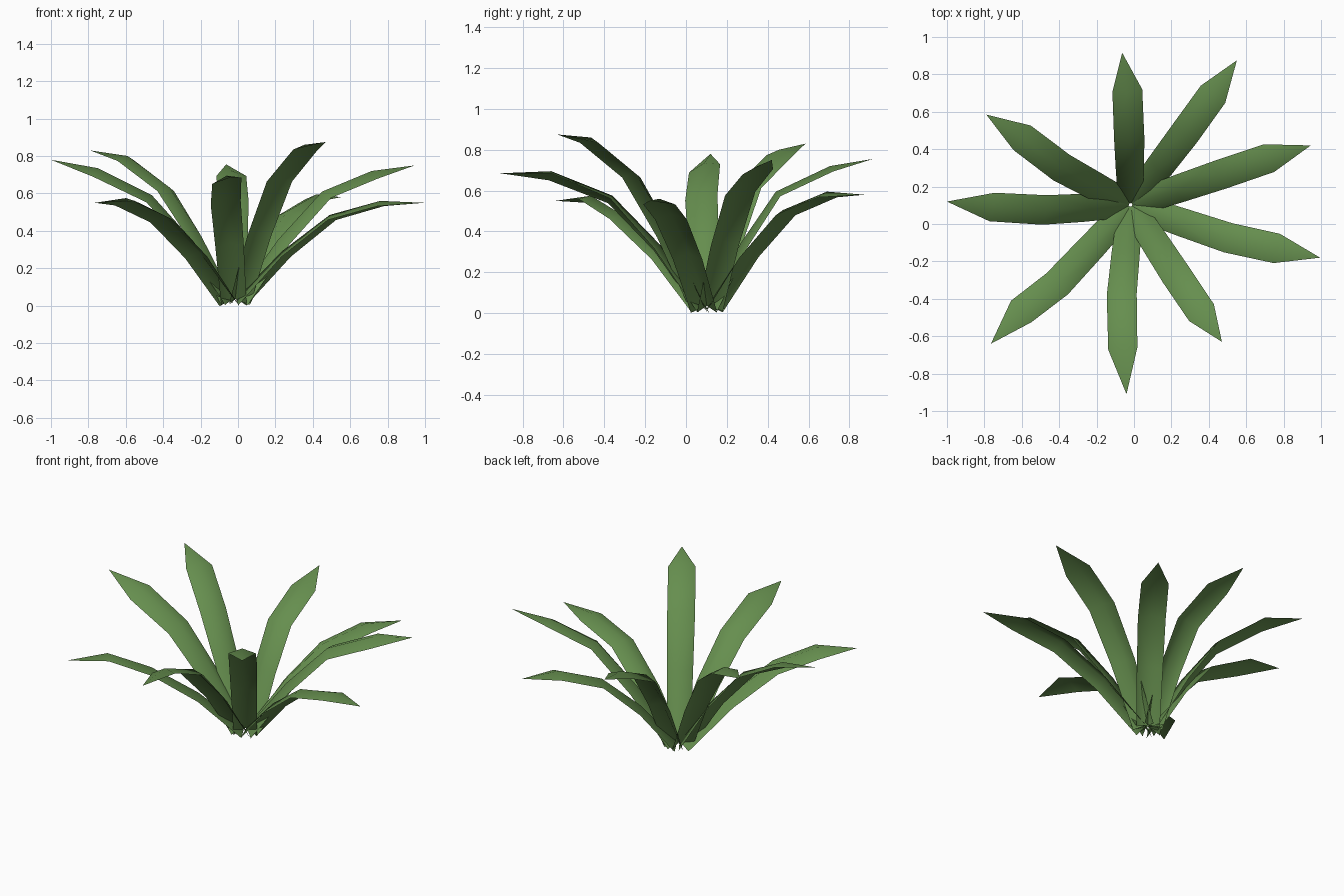
import bpy, bmesh
from mathutils import Vector

if "Cube" in bpy.data.objects:
    bpy.data.objects.remove(bpy.data.objects["Cube"])

green = bpy.data.materials.new("leaf green")
green.diffuse_color = (0.132, 0.272, 0.077, 1)
green.use_nodes = True
green.node_tree.nodes["Principled BSDF"].inputs["Base Color"].default_value = green.diffuse_color

CENTRE = Vector((-0.018, 0.102, 0))
HALF_WIDTHS = [0.068, 0.076, 0.081, 0.08]
FOLDS = [0.05, 0.038, 0.03, 0.028]

# ridge points per leaf: middle, shoulder, tip, and sideways roll
LEAVES = [
    ((-.025, .44, .595), (-.035, .705, .72), (-.063, .915, .755), 0),
    ((.265, .475, .505), (.42, .69, .595), (.55, .875, .58), 0),
    ((.45, .26, .61), (.715, .35, .72), (.945, .42, .75), .17),
    ((.49, -.07, .485), (.76, -.13, .56), (.995, -.18, .55), 0),
    ((.21, -.25, .685), (.355, -.465, .86), (.47, -.63, .875), 0),
    ((-.065, -.36, .575), (-.06, -.66, .695), (-.04, -.91, .685), .22),
    ((-.40, -.31, .48), (-.6, -.465, .575), (-.765, -.64, .55), .15),
    ((-.46, .075, .59), (-.75, .09, .735), (-1.0, .12, .78), -.28),
    ((-.37, .29, .635), (-.59, .455, .80), (-.79, .585, .83), 0),
]


def make_leaf(index, middle, shoulder, tip, roll):
    middle, shoulder, tip = Vector(middle), Vector(shoulder), Vector(tip)
    out = tip - CENTRE
    out.z = 0
    out.normalize()
    root = CENTRE + out * 0.008 + Vector((0, 0, 0.037))
    low = root.lerp(middle, 0.5) + Vector((0, 0, 0.03)) - out * 0.005
    ridge = [root, low, middle, shoulder, tip]

    bm = bmesh.new()
    rows = []
    for i, half in enumerate(HALF_WIDTHS):
        tangent = (ridge[i + 1] - ridge[max(i - 1, 0)]).normalized()
        side = Vector((0, 0, 1)).cross(tangent)
        side.z = 0
        side.normalize()
        normal = tangent.cross(side).normalized()
        side = (side + normal * roll * (0.4 + 0.2 * i)).normalized()
        rows.append([bm.verts.new(ridge[i] + side * half * s - normal * FOLDS[i] * abs(s))
                     for s in (1, 0, -1)])
    end = bm.verts.new(tip)
    for a, b in zip(rows, rows[1:]):
        for k in range(2):
            bm.faces.new((a[k], a[k + 1], b[k + 1], b[k]))
    for k in range(2):
        bm.faces.new((rows[-1][k], rows[-1][k + 1], end))
    for f in bm.faces:
        f.smooth = True
        f.normal_update()
    # upper surface faces outward
    if sum(f.normal.z for f in bm.faces) < 0:
        bmesh.ops.reverse_faces(bm, faces=bm.faces[:])

    mesh = bpy.data.meshes.new(f"leaf_{index}")
    bm.to_mesh(mesh)
    bm.free()
    mesh.materials.append(green)
    bpy.context.collection.objects.link(bpy.data.objects.new(f"leaf_{index}", mesh))


for n, leaf in enumerate(LEAVES, 1):
    make_leaf(n, *leaf)
